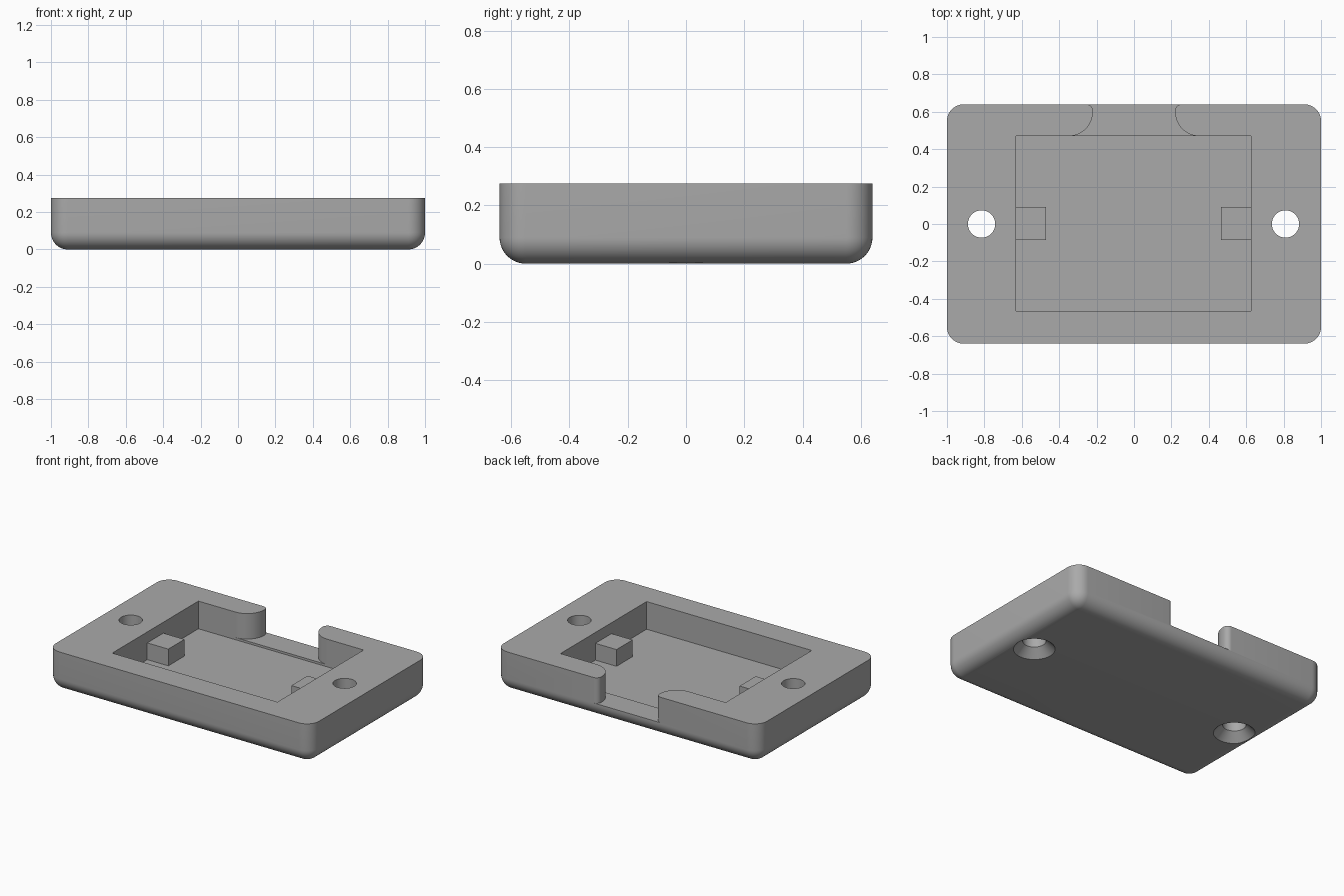
import bpy, bmesh, math

if "Cube" in bpy.data.objects:
    bpy.data.objects.remove(bpy.data.objects["Cube"])

HALF_X, HALF_Y, HEIGHT, ROUND = 1.0, 0.64, 0.275, 0.09
FLOOR, NOTCH_FLOOR, POST_TOP = 0.085, 0.10, 0.20

grey = bpy.data.materials.new("grey plastic")
grey.diffuse_color = (0.4, 0.4, 0.4, 1)
grey.use_nodes = True
grey.node_tree.nodes["Principled BSDF"].inputs["Base Color"].default_value = grey.diffuse_color


def finish(bm, name):
    bmesh.ops.recalc_face_normals(bm, faces=bm.faces)
    mesh = bpy.data.meshes.new(name)
    bm.to_mesh(mesh)
    bm.free()
    mesh.materials.append(grey)
    obj = bpy.data.objects.new(name, mesh)
    bpy.context.collection.objects.link(obj)
    return obj


def box_bm(x0, x1, y0, y1, z0, z1):
    bm = bmesh.new()
    bmesh.ops.create_cube(bm, size=1)
    for v in bm.verts:
        v.co = (x1 if v.co.x > 0 else x0, y1 if v.co.y > 0 else y0, z1 if v.co.z > 0 else z0)
    return bm


def prism(points, z0, z1, name):
    bm = bmesh.new()
    face = bm.faces.new([bm.verts.new((x, y, z0)) for x, y in points])
    top = bmesh.ops.extrude_face_region(bm, geom=[face])["geom"]
    for v in top:
        if isinstance(v, bmesh.types.BMVert):
            v.co.z = z1
    return finish(bm, name)


def lathe(x, profile, name, n=64):
    """Closed solid of revolution around a vertical axis at x."""
    bm = bmesh.new()
    rings = [[bm.verts.new((x + r * math.cos(2 * math.pi * i / n), r * math.sin(2 * math.pi * i / n), z))
              for i in range(n)] for r, z in profile]
    for a, b in zip(rings, rings[1:]):
        for i in range(n):
            bm.faces.new((a[i], a[(i + 1) % n], b[(i + 1) % n], b[i]))
    bm.faces.new(rings[0])
    bm.faces.new(rings[-1])
    return finish(bm, name)


def arc(cx, cy, r, start, end, n):
    return [(cx + r * math.cos(math.radians(start + (end - start) * i / n)),
             cy + r * math.sin(math.radians(start + (end - start) * i / n))) for i in range(n + 1)]


# Tray body: rounded sides and bottom, sharp top rim
bm = box_bm(-HALF_X, HALF_X, -HALF_Y, HALF_Y, 0, HEIGHT)
edges = [e for e in bm.edges if any(v.co.z < 0.01 for v in e.verts)]
bmesh.ops.bevel(bm, geom=edges, offset=ROUND, segments=12, profile=0.5, affect='EDGES')
body = finish(bm, "tray_body")

# Cutters: pocket, rear cable notch with rounded wall ends, countersunk screw holes
cutters = [finish(box_bm(-0.63, 0.625, -0.465, 0.47, FLOOR, 0.5), "pocket_cutter")]
side = [(0.35, 0.40)] + arc(0.35, 0.60, 0.13, 270, 180, 16) + arc(0.255, 0.605, 0.035, 180, 90, 8) + [(0.255, 0.8)]
notch = side + [(-x, y) for x, y in reversed(side)]
cutters.append(prism(notch, NOTCH_FLOOR, 0.5, "notch_cutter"))
for x in (-0.815, 0.81):
    cutters.append(lathe(x, [(0.15, -0.02), (0.073, 0.057), (0.073, 0.5)], "screw_hole_cutter"))

bpy.context.view_layer.objects.active = body
for cutter in cutters:
    mod = body.modifiers.new("cut", 'BOOLEAN')
    mod.operation, mod.solver, mod.object = 'DIFFERENCE', 'EXACT', cutter
    bpy.ops.object.modifier_apply(modifier=mod.name)
    bpy.data.objects.remove(cutter)

bpy.ops.object.select_all(action='DESELECT')
body.select_set(True)
bpy.ops.object.shade_smooth_by_angle(angle=math.radians(30))

# Support posts against the pocket's end walls
for name, x0, x1 in (("left_post", -0.635, -0.47), ("right_post", 0.465, 0.63)):
    finish(box_bm(x0, x1, -0.085, 0.09, FLOOR - 0.005, POST_TOP), name)
